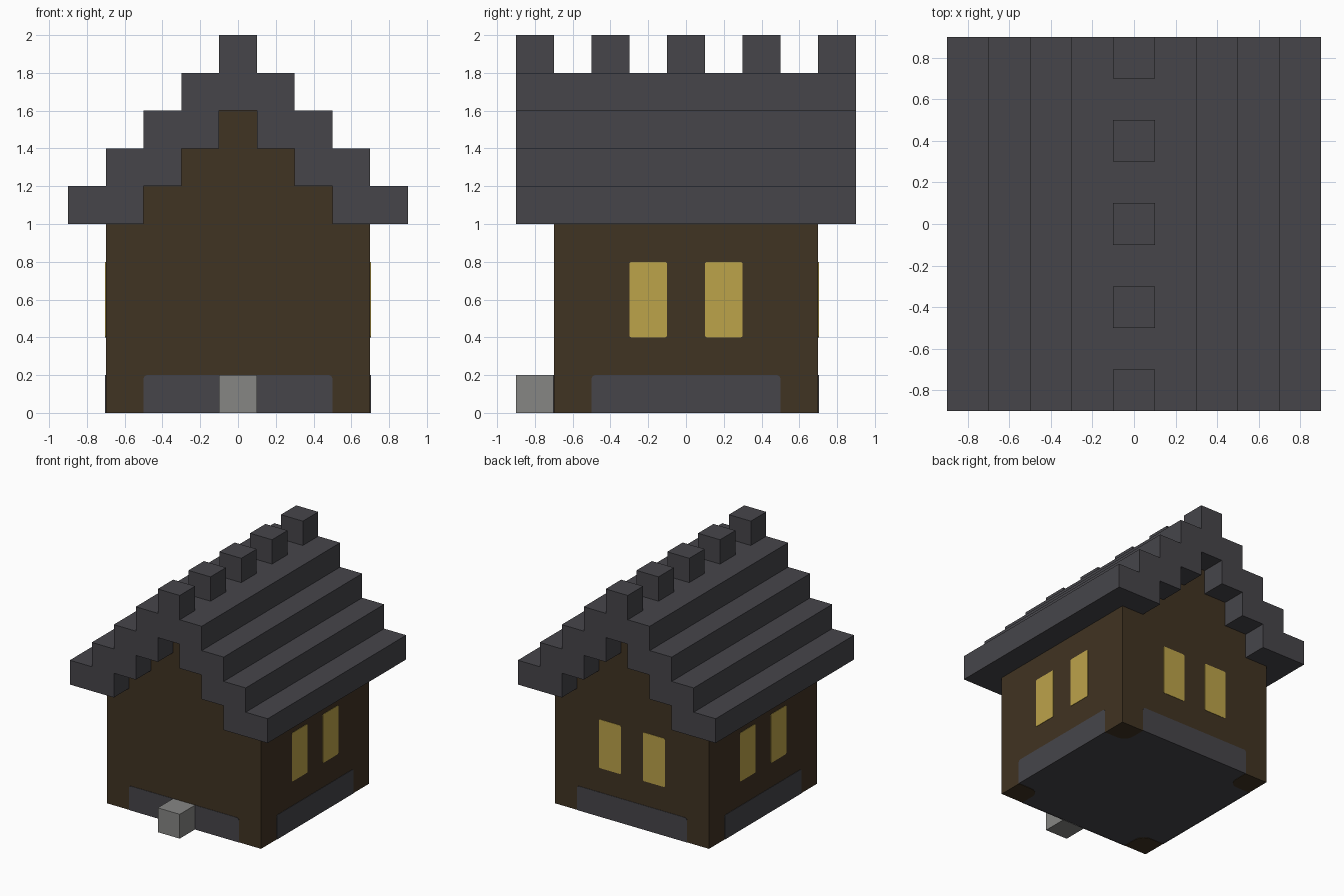
import bpy, bmesh
from math import pi, sin, cos
from mathutils import Matrix

cube = bpy.data.objects.get("Cube")
if cube:
    bpy.data.objects.remove(cube)


def material(name, rgb):
    """Flat material from 0-255 display values, stored as linear."""
    linear = [((c / 255 + 0.055) / 1.055) ** 2.4 for c in rgb] + [1]
    mat = bpy.data.materials.new(name)
    mat.use_nodes = True
    mat.diffuse_color = linear
    mat.node_tree.nodes["Principled BSDF"].inputs["Base Color"].default_value = linear
    return mat


SLATE = material("dark slate", (70, 69, 74))
WOOD = material("brown wood", (64, 51, 34))
GLOW = material("window yellow", (188, 163, 74))
STONE = material("grey stone", (134, 134, 132))


def prism(name, outline, y0, y1, mat, matrix=Matrix()):
    """Extrude an x/z outline from y0 to y1."""
    bm = bmesh.new()
    face = bm.faces.new([bm.verts.new((x, y0, z)) for x, z in outline])
    grown = bmesh.ops.extrude_face_region(bm, geom=[face])["geom"]
    verts = [v for v in grown if isinstance(v, bmesh.types.BMVert)]
    bmesh.ops.translate(bm, verts=verts, vec=(0, y1 - y0, 0))
    bmesh.ops.recalc_face_normals(bm, faces=bm.faces)
    bm.transform(matrix)
    mesh = bpy.data.meshes.new(name)
    bm.to_mesh(mesh)
    bm.free()
    mesh.materials.append(mat)
    obj = bpy.data.objects.new(name, mesh)
    bpy.context.collection.objects.link(obj)
    return obj


def rectangle(x0, x1, z0, z1, radii=(0, 0, 0, 0)):
    """Outline with its own radius at each corner, counter-clockwise."""
    corners = ((x0, z0, 1, 1), (x1, z0, -1, 1), (x1, z1, -1, -1), (x0, z1, 1, -1))
    points = []
    for i, ((x, z, sx, sz), r) in enumerate(zip(corners, radii)):
        for k in range(5 if r else 1):
            a = pi + (i + k / 4) * pi / 2
            points.append((x + r * (sx + cos(a)), z + r * (sz + sin(a))) if r else (x, z))
    return points


def mirrored(half):
    """Complete a right-hand outline with its mirror image."""
    return half + [(-x, z) for x, z in reversed(half)]


def stairs(x, z, count):
    """Points climbing inward in steps of one block."""
    points = []
    for i in range(count):
        points += [(x - i * B, z + i * B), (x - i * B, z + (i + 1) * B)]
    return points


B = 0.2       # block size
HALF = 0.7    # half width of the walls
THIN = 0.003  # thickness of painted plates

# Walls with stepped gables; the underside is slate
walls = prism("walls", mirrored([(HALF, THIN), (HALF, 1)] + stairs(0.5, 1, 3)),
              -HALF, HALF, WOOD)
walls.data.materials.append(SLATE)
for face in walls.data.polygons:
    if face.normal.z < -0.5:
        face.material_index = 1

# Stepped roof and the ridge blocks
under = stairs(0.5, 1, 3)
prism("roof", mirrored(list(reversed(under)) + stairs(0.9, 1, 4)), -0.9, 0.9, SLATE)
for i in range(5):
    y = -0.8 + 2 * B * i
    prism(f"ridge_block_{i + 1}", rectangle(-0.1, 0.1, 1.8, 2), y - 0.1, y + 0.1, SLATE)

# Foundation on all four sides, windows on all but the front
for i, side in enumerate(("front", "left", "back", "right")):
    turn = Matrix.Rotation(i * pi / 2, 4, "Z")
    if side in ("left", "right"):
        turn = Matrix.Rotation(pi / 2 if side == "left" else -pi / 2, 4, "Z")
    prism(f"{side}_foundation", rectangle(-0.5, 0.5, 0, B, (0, 0, 0.02, 0.02)),
          -HALF - THIN, -HALF, SLATE, turn)
    if side != "front":
        for n, x in enumerate((-0.2, 0.2)):
            prism(f"{side}_window_{n + 1}",
                  rectangle(x - 0.1, x + 0.1, 0.4, 0.8, (0.012,) * 4),
                  -HALF - THIN, -HALF, GLOW, turn)

    # Wooden corner under the floor, rounded on its inner corner
    flat = turn @ Matrix.Rotation(pi / 2, 4, "X")
    prism(f"floor_corner_{i + 1}", rectangle(0.5, HALF, 0.5, HALF, (0.08, 0, 0, 0)),
          0, THIN, WOOD, turn @ Matrix(((1, 0, 0, 0), (0, 0, 1, 0), (0, 1, 0, 0), (0, 0, 0, 1))))

# Doorstep
prism("doorstep", rectangle(-0.1, 0.1, 0, B), -0.9, -HALF, STONE)
